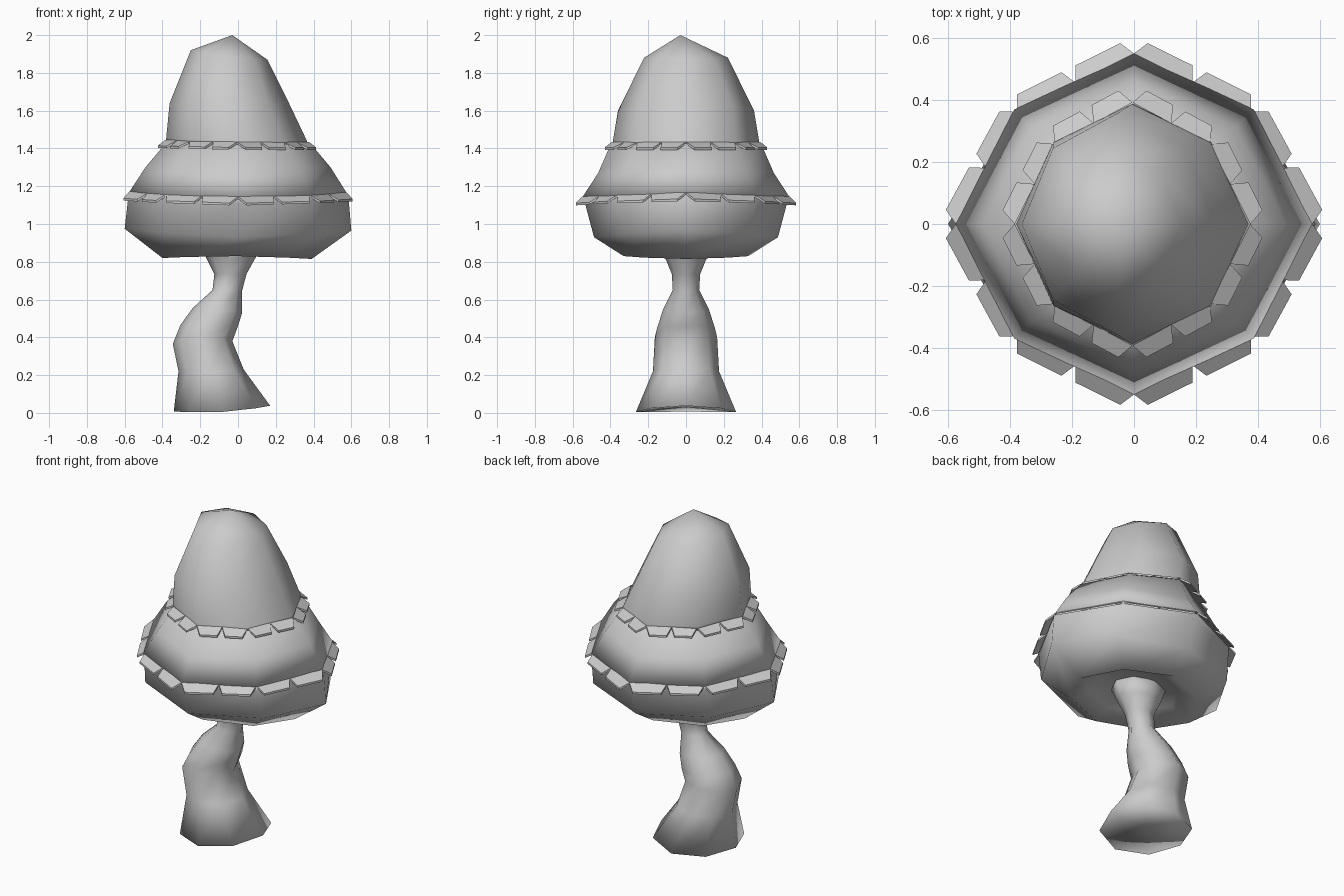
import bpy, bmesh, math
from mathutils import Vector

if "Cube" in bpy.data.objects:
    bpy.data.objects.remove(bpy.data.objects["Cube"])

SIDES = 8


def ring_points(ring, diag):
    """ring = (x_left, x_right, y_radius, z_left, z_right, z_front_back)."""
    xl, xr, ry, zl, zr, zy = ring
    zx = (zl + zr) / 2
    pts = []
    for i in range(SIDES):
        a = 2 * math.pi * i / SIDES
        k = diag if i % 2 else 1.0
        z = (zx + zy) / 2 + (zr - zl) / 2 * math.cos(a) + (zx - zy) / 2 * math.cos(2 * a)
        pts.append(Vector(((xl + xr) / 2 + (xr - xl) / 2 * k * math.cos(a),
                           ry * k * math.sin(a), z)))
    return pts


def finish(name, bm, smooth):
    bmesh.ops.recalc_face_normals(bm, faces=bm.faces)
    for f in bm.faces:
        f.smooth = smooth
    me = bpy.data.meshes.new(name)
    bm.to_mesh(me)
    bm.free()
    ob = bpy.data.objects.new(name, me)
    bpy.context.collection.objects.link(ob)
    return ob


def loft(name, rings, bottom, top, diag=1.0):
    """Skin a stack of octagonal rings and close both ends with fans."""
    bm = bmesh.new()
    loops = [[bm.verts.new(p) for p in ring_points(r, diag)] for r in rings]
    for lo, hi in zip(loops, loops[1:]):
        for i in range(SIDES):
            j = (i + 1) % SIDES
            bm.faces.new((lo[i], lo[j], hi[j], hi[i]))
    for loop, tip in ((loops[0], bottom), (loops[-1], top)):
        v = bm.verts.new(tip)
        for i in range(SIDES):
            bm.faces.new((loop[i], loop[(i + 1) % SIDES], v))
    return finish(name, bm, True)


def scallops(name, ring, out, drop, trim, thick=0.012):
    """Two tapered, drooping shingles along every side of the ring."""
    bm = bmesh.new()
    pts = ring_points(ring, 0.93)
    for i in range(SIDES):
        p, q = pts[i], pts[(i + 1) % SIDES]
        mid = (p + q) / 2
        d = (q - p).normalized()
        n = Vector((d.y, -d.x, 0)).normalized()
        shift = n * out - Vector((0, 0, drop))
        for a, b in ((p, mid), (mid, q)):
            quad = [a, b, b + shift - d * trim, a + shift + d * trim]
            up = [bm.verts.new(v) for v in quad]
            dn = [bm.verts.new(v - Vector((0, 0, thick))) for v in quad]
            bm.faces.new(up)
            bm.faces.new(dn[::-1])
            for k in range(4):
                m = (k + 1) % 4
                bm.faces.new((up[k], dn[k], dn[m], up[m]))
    return finish(name, bm, False)


# Crooked stem, flaring at the foot and under the cap
loft("stem", [
    (-0.34, 0.17, 0.265, 0.008, 0.038, 0.005),
    (-0.315, 0.03, 0.175, 0.22, 0.23, 0.22),
    (-0.345, -0.03, 0.165, 0.365, 0.38, 0.40),
    (-0.305, 0.00, 0.15, 0.465, 0.46, 0.46),
    (-0.24, 0.022, 0.12, 0.555, 0.53, 0.55),
    (-0.135, 0.02, 0.07, 0.65, 0.64, 0.65),
    (-0.125, 0.045, 0.075, 0.735, 0.735, 0.735),
    (-0.17, 0.095, 0.11, 0.825, 0.825, 0.82),
    (-0.20, 0.13, 0.14, 0.90, 0.90, 0.90),
], (-0.09, 0, 0.03), (-0.03, 0, 0.93))

# Lower cap: hollow underside, rounded belly
loft("cap_base", [
    (-0.27, 0.27, 0.24, 0.88, 0.88, 0.88),
    (-0.40, 0.39, 0.33, 0.82, 0.815, 0.83),
    (-0.60, 0.60, 0.487, 0.975, 0.965, 0.93),
    (-0.58, 0.585, 0.535, 1.15, 1.14, 1.11),
    (-0.575, 0.575, 0.548, 1.17, 1.165, 1.14),
], (0, 0, 0.92), (0, 0, 1.2), 0.95)

# Middle tier, sloping in to the top tier
loft("cap_middle", [
    (-0.575, 0.575, 0.55, 1.17, 1.165, 1.14),
    (-0.49, 0.49, 0.465, 1.30, 1.30, 1.27),
    (-0.385, 0.385, 0.40, 1.425, 1.425, 1.42),
], (0, 0, 1.15), (0, 0, 1.43), 0.95)

# Tall leaning top tier
loft("cap_top", [
    (-0.38, 0.37, 0.388, 1.43, 1.42, 1.42),
    (-0.38, 0.365, 0.387, 1.455, 1.44, 1.44),
    (-0.362, 0.265, 0.36, 1.64, 1.65, 1.60),
    (-0.25, 0.155, 0.222, 1.92, 1.87, 1.88),
], (0, 0, 1.42), (-0.03, -0.03, 2.0), 0.96)

# Shingle rims
scallops("lower_rim", (-0.575, 0.575, 0.55, 1.172, 1.168, 1.145), 0.05, 0.035, 0.025)
scallops("upper_rim", (-0.385, 0.375, 0.392, 1.445, 1.435, 1.435), 0.055, 0.03, 0.022)
